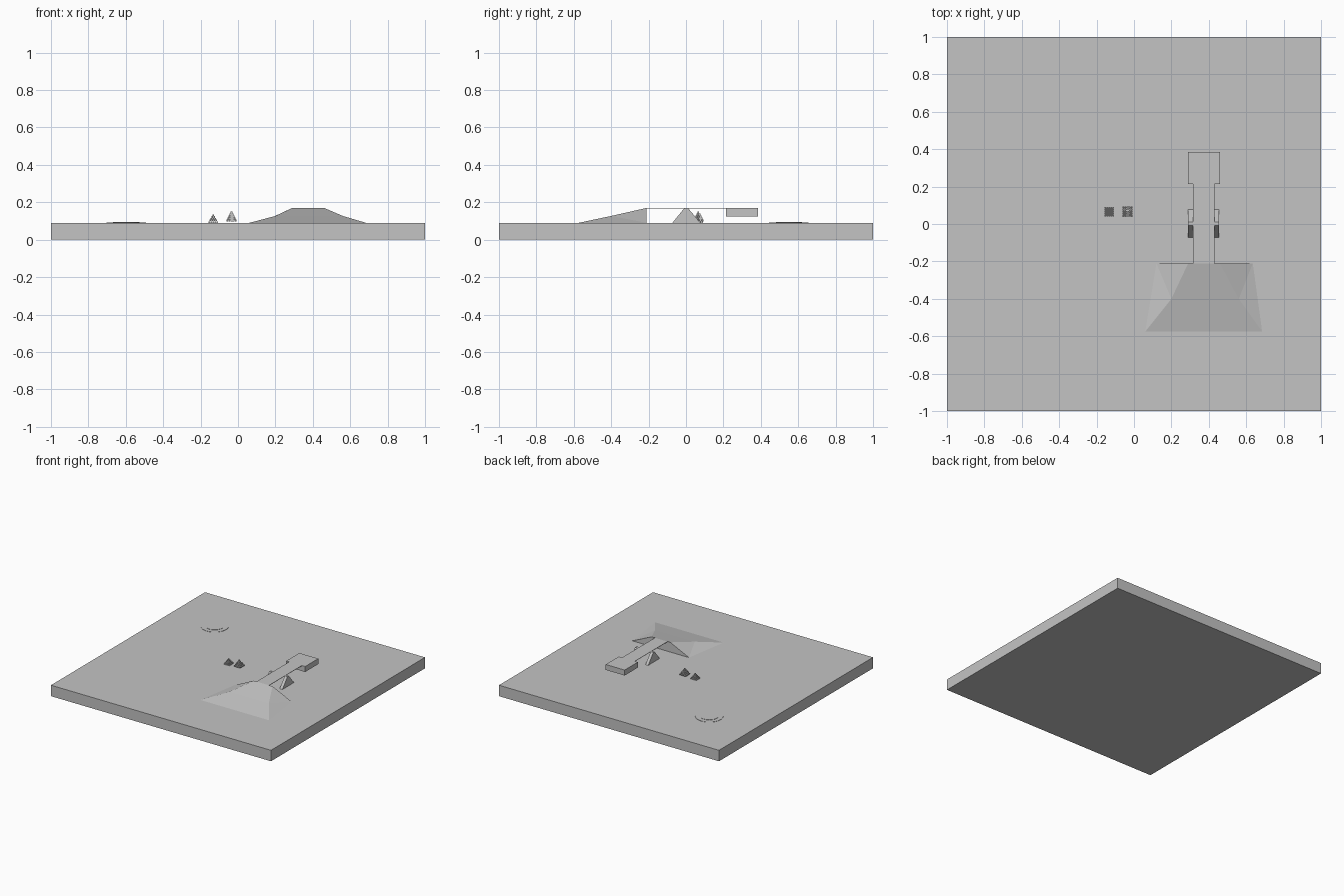
import bpy, math

if "Cube" in bpy.data.objects:
    bpy.data.objects.remove(bpy.data.objects["Cube"])

grey = bpy.data.materials.new("plain grey")
grey.diffuse_color = (0.55, 0.55, 0.55, 1)
grey.use_nodes = True
grey.node_tree.nodes["Principled BSDF"].inputs["Base Color"].default_value = grey.diffuse_color


def make(name, verts, faces):
    me = bpy.data.meshes.new(name)
    me.from_pydata(verts, [], faces)
    me.update()
    me.materials.append(grey)
    ob = bpy.data.objects.new(name, me)
    bpy.context.collection.objects.link(ob)
    return ob


def box_data(x0, x1, y0, y1, z0, z1):
    v = [(x, y, z) for z in (z0, z1) for x, y in ((x0, y0), (x1, y0), (x1, y1), (x0, y1))]
    f = [(3, 2, 1, 0), (4, 5, 6, 7), (0, 1, 5, 4), (1, 2, 6, 5), (2, 3, 7, 6), (3, 0, 4, 7)]
    return v, f


def box(name, *dims):
    return make(name, *box_data(*dims))


def disc(name, x, y, r, z0, z1, n=32):
    ring = [(x + r * math.cos(2 * math.pi * i / n), y + r * math.sin(2 * math.pi * i / n)) for i in range(n)]
    v = [(a, b, z0) for a, b in ring] + [(a, b, z1) for a, b in ring]
    f = [tuple(reversed(range(n))), tuple(range(n, 2 * n))]
    f += [(i, (i + 1) % n, (i + 1) % n + n, i + n) for i in range(n)]
    return make(name, v, f)


def block_pile(name, cx, cy, z, pitch, step, size, count=5):
    # square layers of small blocks, each layer one block narrower
    verts, faces = [], []
    for k in range(count):
        n = count - k
        for i in range(n):
            for j in range(n):
                x = cx + (i - (n - 1) / 2) * pitch
                y = cy + (j - (n - 1) / 2) * pitch
                h = size / 2
                v, f = box_data(x - h, x + h, y - h, y + h, z + k * step, z + k * step + size)
                o = len(verts)
                verts += v
                faces += [tuple(o + a for a in q) for q in f]
    return make(name, verts, faces)


TOP = 0.09
DECK = 0.17

# ground slab
box("ground_slab", -1, 1, -1, 1, 0, TOP)

# bridge deck and end platform
box("bridge_deck", 0.315, 0.43, -0.21, 0.215, DECK - 0.003, DECK)
box("end_platform", 0.288, 0.46, 0.215, 0.385, 0.125, DECK)

# tapered side supports under the deck
for name, x0, x1 in (("left_support", 0.29, 0.315), ("right_support", 0.43, 0.455)):
    prof = [(-0.073, TOP), (0.077, TOP), (0.01, DECK), (-0.008, DECK)]
    v = [(x, y, z) for x in (x0, x1) for y, z in prof]
    f = [(3, 2, 1, 0), (4, 5, 6, 7)] + [(i, (i + 1) % 4, (i + 1) % 4 + 4, i + 4) for i in range(4)]
    make(name, v, f)

# faceted earth ramp
ramp = [(0.06, -0.575, TOP), (0.685, -0.575, TOP), (0.56, -0.40, 0.127), (0.46, -0.21, DECK),
        (0.29, -0.21, DECK), (0.20, -0.40, 0.127), (0.12, -0.21, TOP), (0.635, -0.21, TOP)]
make("ramp", ramp, [(0, 1, 2, 5), (5, 2, 3, 4), (0, 5, 6), (6, 5, 4),
                    (1, 7, 2), (7, 3, 2), (7, 6, 4, 3), (0, 6, 7, 1)])

# stacked block piles
block_pile("low_pile", -0.132, 0.066, TOP, 0.0105, 0.009, 0.0085)
block_pile("tall_pile", -0.035, 0.066, TOP + 0.008, 0.0115, 0.0105, 0.0095)

# thin round plate with raised centre
disc("round_plate", -0.597, 0.55, 0.105, TOP, TOP + 0.002)
disc("round_plate_centre", -0.597, 0.55, 0.07, TOP, TOP + 0.004)
